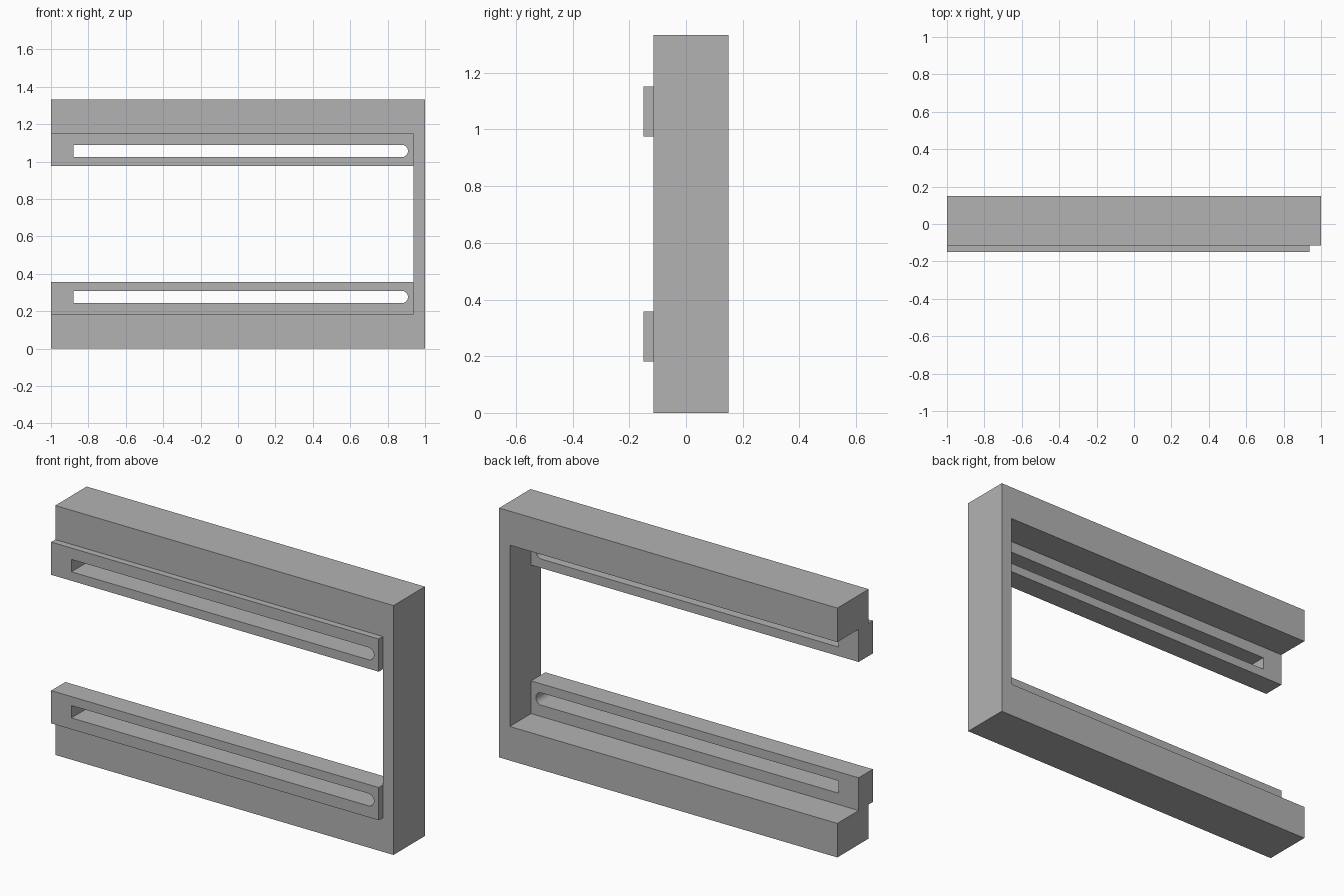
import bpy
import bmesh
from math import sin, cos, pi

cube = bpy.data.objects.get("Cube")
if cube:
    bpy.data.objects.remove(cube)

HEIGHT = 1.333
BAR = 0.182          # thickness of the top and bottom bars
WALL_X = 0.937       # inner face of the upright wall
FRONT, BACK = -0.115, 0.15

grey = bpy.data.materials.new("plain grey")
grey.use_nodes = True
colour = (0.45, 0.45, 0.45, 1)
grey.diffuse_color = colour
grey.node_tree.nodes["Principled BSDF"].inputs["Base Color"].default_value = colour


def extruded_plate(name, loops, y0, y1):
    """Fill closed (x, z) loops, inner ones as holes, and extrude along y."""
    bm = bmesh.new()
    edges = []
    for loop in loops:
        verts = [bm.verts.new((x, y0, z)) for x, z in loop]
        edges += [bm.edges.new((a, b)) for a, b in zip(verts, verts[1:] + verts[:1])]
    bmesh.ops.triangle_fill(bm, edges=edges, use_beauty=True)
    new = bmesh.ops.extrude_face_region(bm, geom=bm.faces[:])["geom"]
    moved = [g for g in new if isinstance(g, bmesh.types.BMVert)]
    bmesh.ops.translate(bm, verts=moved, vec=(0, y1 - y0, 0))
    bmesh.ops.recalc_face_normals(bm, faces=bm.faces[:])
    mesh = bpy.data.meshes.new(name)
    bm.to_mesh(mesh)
    bm.free()
    mesh.materials.append(grey)
    obj = bpy.data.objects.new(name, mesh)
    bpy.context.collection.objects.link(obj)
    bpy.ops.object.select_all(action="DESELECT")
    obj.select_set(True)
    bpy.context.view_layer.objects.active = obj
    bpy.ops.object.shade_smooth_by_angle(angle=pi / 6)
    return obj


# C-shaped frame, open on one side
frame = [(-1, 0), (1, 0), (1, HEIGHT), (-1, HEIGHT), (-1, HEIGHT - BAR),
         (WALL_X, HEIGHT - BAR), (WALL_X, BAR), (-1, BAR)]
extruded_plate("frame", [frame], FRONT, BACK)

# Slotted rails: square slot end on one side, round on the other
RAIL_TOP = 0.357
SLOT_Z, SLOT_R, SLOT_START, SLOT_END = 0.276, 0.033, -0.88, 0.909
outline = [(-1, BAR), (WALL_X, BAR), (WALL_X, RAIL_TOP), (-1, RAIL_TOP)]
slot = [(SLOT_START, SLOT_Z + SLOT_R), (SLOT_START, SLOT_Z - SLOT_R)]
for i in range(17):
    a = -pi / 2 + pi * i / 16
    slot.append((SLOT_END - SLOT_R + SLOT_R * cos(a), SLOT_Z + SLOT_R * sin(a)))


def flip(loop):
    return [(x, HEIGHT - z) for x, z in loop]


extruded_plate("lower_rail", [outline, slot], -0.15, -0.03)
extruded_plate("upper_rail", [flip(outline), flip(slot)], -0.15, -0.03)
